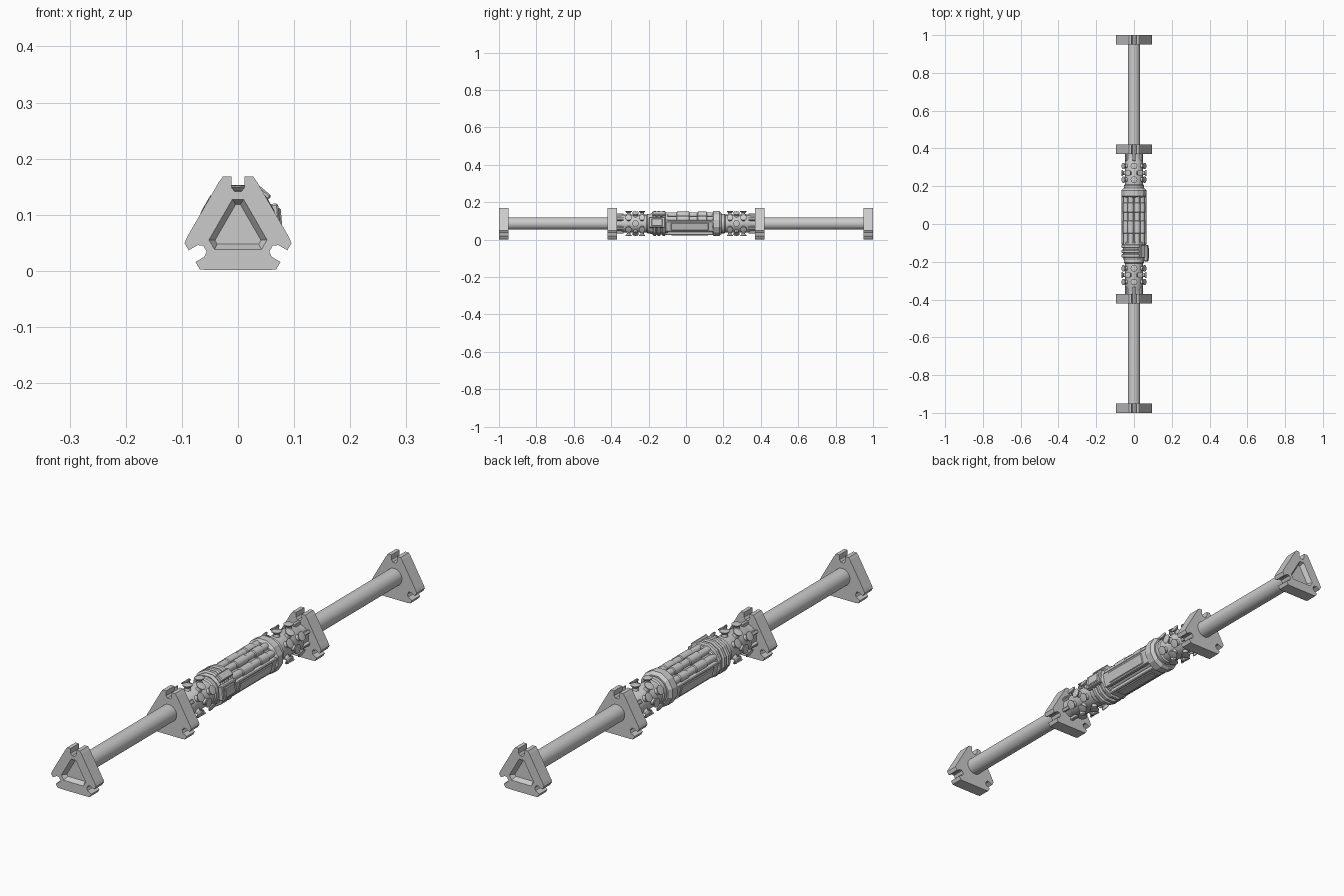
import bpy, bmesh
from math import sin, cos, pi, radians
from mathutils import Matrix, Vector

if "Cube" in bpy.data.objects:
    bpy.data.objects.remove(bpy.data.objects["Cube"])

ZC = 0.086      # height of the shaft axis
ZT = 0.0735     # height of the triangular plate centre


def around(deg, y=0.0, z=ZC):
    """Local +z points outwards at a clock angle around the shaft."""
    return Matrix.Translation((0, y, z)) @ Matrix.Rotation(radians(deg), 4, 'Y')


ALONG = Matrix.Translation((0, 0, ZC)) @ Matrix.Rotation(-pi / 2, 4, 'X')  # local z -> +y


def finish(name, bm, smooth=True, bevel=0):
    bmesh.ops.recalc_face_normals(bm, faces=bm.faces)
    me = bpy.data.meshes.new(name)
    bm.to_mesh(me)
    bm.free()
    ob = bpy.data.objects.new(name, me)
    bpy.context.collection.objects.link(ob)
    if bevel:
        b = ob.modifiers.new("bevel", 'BEVEL')
        b.width, b.segments = bevel, 1
    if smooth:
        bpy.ops.object.select_all(action='DESELECT')
        ob.select_set(True)
        bpy.context.view_layer.objects.active = ob
        bpy.ops.object.shade_smooth_by_angle(angle=radians(35))
    return ob


def loft(bm, rings):
    """Skin a list of equal-length point rings and cap both ends."""
    vs = [[bm.verts.new(p) for p in r] for r in rings]
    n = len(vs[0])
    for a, b in zip(vs, vs[1:]):
        for i in range(n):
            j = (i + 1) % n
            bm.faces.new((a[i], a[j], b[j], b[i]))
    bm.faces.new(vs[0])
    bm.faces.new(vs[-1])


def lathe(bm, profile, mat, n=24, phase=0.0):
    loft(bm, [[mat @ Vector((r * cos(2 * pi * i / n + phase), r * sin(2 * pi * i / n + phase), h))
               for i in range(n)] for r, h in profile])


def box(bm, size, mat):
    bmesh.ops.create_cube(bm, size=1, matrix=mat @ Matrix.Diagonal((*size, 1)))


def three_fold(corner):
    """Repeat a corner outline (x, up) three times around the plate centre."""
    return [around(120 * k, 0, ZT) @ Vector((x, 0, z)) for k in range(3) for x, z in corner]


def shift(ring, y):
    return [Vector((p.x, y, p.z)) for p in ring]


CORNER = [(-.034, .085), (-.027, .0945), (-.012, .0945), (-.012, .076), (-.006, .068),
          (.006, .068), (.012, .076), (.012, .0945), (.027, .0945), (.034, .085)]


def plate(name, y0, y1, recess=0):
    bm = bmesh.new()
    ring = three_fold(CORNER)
    loft(bm, [shift(ring, y0), shift(ring, y1)])
    ob = finish(name, bm, smooth=False)
    if recess:
        # triangular pocket with sloping walls in the outer face
        y = y1 if recess > 0 else y0
        cut = bmesh.new()
        loft(cut, [shift(three_fold([(-w, c), (w, c)]), y + recess * d)
                   for w, c, d in ((.0115, .056, .002), (.010, .054, 0), (.004, .045, -.018))])
        cutter = finish(name + "_cutter", cut, smooth=False)
        cutter.hide_render = True
        cutter.hide_viewport = False
        m = ob.modifiers.new("pocket", 'BOOLEAN')
        m.object, m.operation, m.solver = cutter, 'DIFFERENCE', 'EXACT'
        bpy.context.view_layer.objects.active = ob
        bpy.ops.object.modifier_apply(modifier=m.name)
        bpy.data.objects.remove(cutter, do_unlink=True)
    return ob


for s, side in ((-1, "front"), (1, "back")):
    # End and middle triangular plates
    plate(side + "_end_plate", *sorted((s * .95, s * 1.0)), recess=s)
    plate(side + "_middle_plate", *sorted((s * .37, s * .42)))

    # Bare shaft
    bm = bmesh.new()
    lathe(bm, [(.033, s * .36), (.033, s * .96)], ALONG, 32)
    finish(side + "_shaft", bm)

    # Grip barrel with stepped collars
    bm = bmesh.new()
    lathe(bm, [(.040, s * .12), (.052, s * .19), (.052, s * .205), (.047, s * .21),
               (.047, s * .335), (.042, s * .345), (.042, s * .375)], ALONG, 24)
    finish(side + "_barrel", bm)

    # Mushroom studs in three staggered rings
    bm = bmesh.new()
    for y, offset in ((.235, 0), (.27, 30), (.307, 0)):
        for k in range(6):
            lathe(bm, [(.014, .042), (.010, .051), (.010, .056), (.018, .063), (.018, .066), (.012, .067)],
                  around(60 * k + offset, s * y), 10)
    finish(side + "_studs", bm)

    # Lugs joining barrel and middle plate
    bm = bmesh.new()
    for k in range(6):
        box(bm, (.014, .04, .014), around(60 * k, s * .353) @ Matrix.Translation((0, 0, .046)))
    finish(side + "_lugs", bm, smooth=False, bevel=.002)

# Central core
bm = bmesh.new()
lathe(bm, [(.048, -.15), (.048, .16)], ALONG, 24)
finish("core", bm)

# Upper tubes with raised sleeves in the middle
bm = bmesh.new()
for a in (-60, -20, 20, 60):
    lathe(bm, [(.014, -.11), (.014, -.05), (.017, -.047), (.017, .015), (.014, .018),
               (.014, .06), (.017, .063), (.017, .11), (.014, .113), (.014, .155)],
          Matrix.Translation(around(a) @ Vector((0, 0, .049)) - Vector((0, 0, ZC))) @ ALONG, 12)
finish("top_tubes", bm)

# Flat panels around the sides and bottom
bm = bmesh.new()
for a in (105, 180, 255):
    m = around(a, .02) @ Matrix.Translation((0, 0, .052))
    box(bm, (.058, .26, .018), m)
    box(bm, (.042, .20, .024), m)
finish("panels", bm, smooth=False, bevel=.003)

# Rear faceted collar
bm = bmesh.new()
lathe(bm, [(.058, .14), (.069, .148), (.069, .178), (.058, .19)], ALONG, 12, pi / 12)
finish("rear_collar", bm, smooth=False)

# Front clamp bands
bm = bmesh.new()
lathe(bm, [(.056, -.19), (.060, -.18), (.060, -.10), (.056, -.095)], ALONG, 12, pi / 12)
for y in (-.168, -.145, -.118):
    lathe(bm, [(.064, y - .009), (.069, y - .006), (.069, y + .006), (.064, y + .009)],
          ALONG, 12, pi / 12)
finish("clamp_bands", bm, smooth=False)

# Clamp latch box on the right with its cover and hinge
bm = bmesh.new()
m = around(85, -.155) @ Matrix.Translation((0, 0, .064))
box(bm, (.056, .085, .020), m)
box(bm, (.040, .060, .028), m)
box(bm, (.030, .070, .018), around(40, -.145) @ Matrix.Translation((0, 0, .066)))
finish("clamp_latch", bm, smooth=False, bevel=.003)
